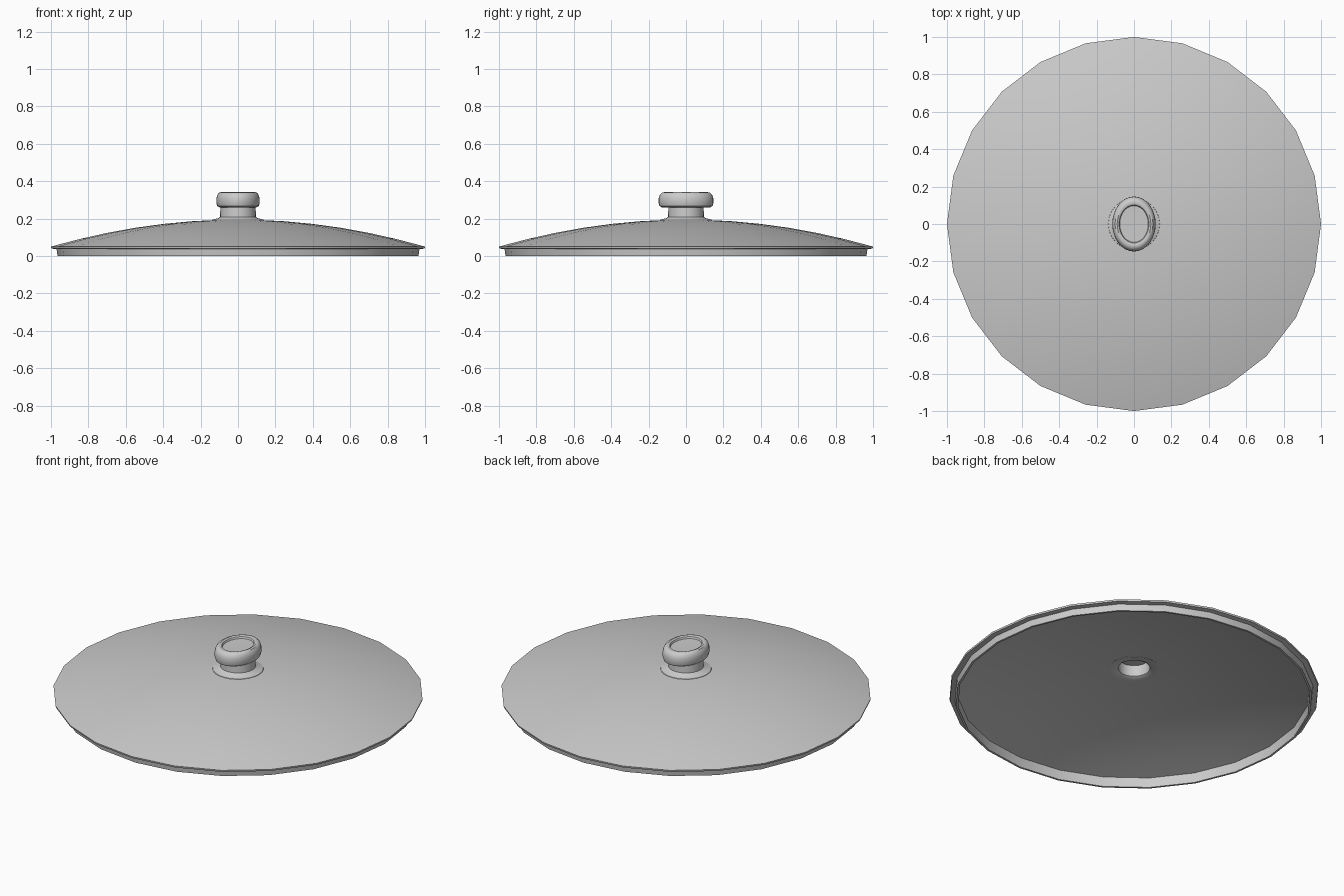
import bpy, bmesh, math

if "Cube" in bpy.data.objects:
    bpy.data.objects.remove(bpy.data.objects["Cube"])

SIDES = 24


def revolve(name, profile, sides=SIDES, closed=False):
    """Profile of (rx, z) or (rx, ry, z) swept round the z axis."""
    bm = bmesh.new()
    rings = []
    for p in profile:
        rx, ry, z = p if len(p) == 3 else (p[0], p[0], p[1])
        if rx == 0:
            rings.append([bm.verts.new((0, 0, z))] * sides)
        else:
            rings.append([bm.verts.new((rx * math.cos(2 * math.pi * i / sides),
                                        ry * math.sin(2 * math.pi * i / sides), z))
                          for i in range(sides)])
    pairs = list(zip(rings, rings[1:]))
    if closed:
        pairs.append((rings[-1], rings[0]))
    for a, b in pairs:
        for i in range(sides):
            j = (i + 1) % sides
            bm.faces.new(list(dict.fromkeys((a[i], a[j], b[j], b[i]))))
    bmesh.ops.recalc_face_normals(bm, faces=bm.faces)
    mesh = bpy.data.meshes.new(name)
    bm.to_mesh(mesh)
    bm.free()
    obj = bpy.data.objects.new(name, mesh)
    bpy.context.collection.objects.link(obj)
    bpy.ops.object.select_all(action='DESELECT')
    obj.select_set(True)
    bpy.context.view_layer.objects.active = obj
    bpy.ops.object.shade_smooth_by_angle(angle=math.radians(35))
    return obj


def dome(r):
    return 0.195 - 0.145 * r * r


# Thin domed lid with a rim and a locating lip beneath
radii = [0.1, 0.25, 0.4, 0.55, 0.7, 0.84, 0.955]
top = [(r, dome(r)) for r in radii] + [(1.0, 0.05)]
lip = [(0.998, 0.04), (0.97, 0.037), (0.965, 0.0), (0.953, 0.0)]
under = [(r, dome(r) - 0.004) for r in reversed(radii)]
under[0] = (0.953, under[0][1])
revolve("lid_dome", top + lip + under, closed=True)

# Round collar and neck, hollow from below
revolve("knob_neck", [(0.14, 0.186), (0.137, 0.194), (0.105, 0.203), (0.096, 0.21),
                      (0.094, 0.265), (0.085, 0.265), (0.086, 0.195), (0.1, 0.187)],
        closed=True)

# Oval grip with rounded sides and a shallow dished top
revolve("knob_grip", [(0, 0, 0.26), (0.098, 0.128, 0.26), (0.111, 0.142, 0.268),
                      (0.116, 0.147, 0.285), (0.115, 0.146, 0.31),
                      (0.11, 0.14, 0.328), (0.101, 0.128, 0.339), (0.09, 0.114, 0.342),
                      (0.08, 0.102, 0.338), (0.076, 0.098, 0.328), (0, 0, 0.326)], sides=32)
